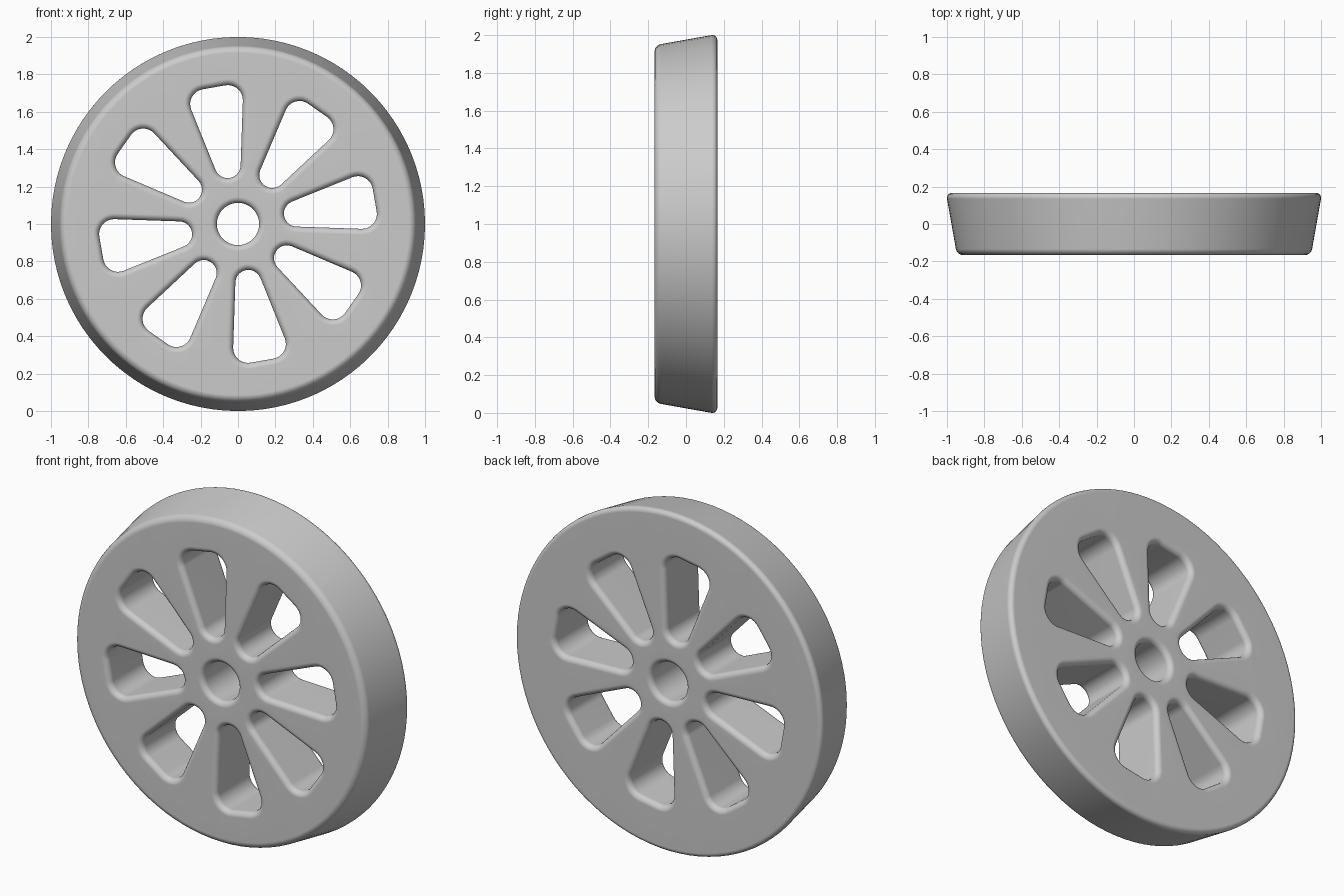
import bpy, bmesh
from math import sin, cos, tan, pi, radians

cube = bpy.data.objects.get("Cube")
if cube:
    bpy.data.objects.remove(cube)

HALF = 0.166          # half thickness
FILLET = 0.032        # rounded edge radius
SLOTS = 8
TILT = radians(10)    # direction of first slot
FLARE = radians(12)   # half angle of slot sides
SLOT_IN, SLOT_OUT, CORNER = 0.25, 0.742, 0.08
SIDE = 0.003          # offset of slot sides from the axis


def arc(cx, cy, r, a0, a1, n):
    return [(cx + r * cos(a0 + (a1 - a0) * i / n), cy + r * sin(a0 + (a1 - a0) * i / n))
            for i in range(n + 1)]


def circle(r, n):
    return arc(0, 0, r, 0, 2 * pi, n)[:-1]


def slot(grow, turn):
    """Flared slot outline: round inner end and two rounded outer corners."""
    c_in = (SLOT_IN + SIDE) / (1 - sin(FLARE))
    c_out = SLOT_OUT - CORNER
    off = SIDE + c_out * tan(FLARE) - CORNER / cos(FLARE)
    side = pi / 2 + FLARE
    pts = arc(c_in, 0, c_in - SLOT_IN + grow, side, 2 * pi - side, 12)
    pts += arc(c_out, -off, CORNER + grow, -side, 0, 8)
    pts += arc(c_out, off, CORNER + grow, 0, side, 8)
    return [(x * cos(turn) - y * sin(turn), x * sin(turn) + y * cos(turn)) for x, y in pts]


# Edge profile through the thickness: (depth, how far the opening widens)
STEPS = 5
front = [(-HALF + FILLET * (1 - cos(t)), FILLET * (1 - sin(t)))
         for t in (pi / 2 * i / STEPS for i in range(STEPS + 1))]
profile = front + [(-y, g) for y, g in reversed(front)]

bm = bmesh.new()
caps = [[], []]


def wall(outline):
    """Stack outlines along the profile and join them into a wall."""
    rings = [[bm.verts.new((x, y, z + 1)) for x, z in outline(y, g)] for y, g in profile]
    n = len(rings[0])
    for a, b in zip(rings, rings[1:]):
        for i in range(n):
            j = (i + 1) % n
            bm.faces.new((a[i], a[j], b[j], b[i]))
    for cap, ring in zip(caps, (rings[0], rings[-1])):
        cap += [bm.edges.get((ring[i], ring[(i + 1) % n])) for i in range(n)]


# Tapered rim, axle hole and slots
wall(lambda y, g: circle(0.976 + 0.177 * y - g, 96))
wall(lambda y, g: circle(0.113 + g, 40))
for k in range(SLOTS):
    wall(lambda y, g: slot(g, TILT + k * 2 * pi / SLOTS))

# Flat front and back faces
for cap in caps:
    bmesh.ops.triangle_fill(bm, edges=cap, use_beauty=True)
bmesh.ops.recalc_face_normals(bm, faces=bm.faces)

mesh = bpy.data.meshes.new("wheel")
bm.to_mesh(mesh)
bm.free()
wheel = bpy.data.objects.new("wheel", mesh)
bpy.context.collection.objects.link(wheel)

# Grey material
grey = bpy.data.materials.new("light grey")
grey.use_nodes = True
colour = (0.6, 0.6, 0.6, 1)
grey.diffuse_color = colour
grey.node_tree.nodes["Principled BSDF"].inputs["Base Color"].default_value = colour
mesh.materials.append(grey)

# Smooth shading with clean flat faces
bpy.ops.object.select_all(action="DESELECT")
wheel.select_set(True)
bpy.context.view_layer.objects.active = wheel
bpy.ops.object.shade_smooth_by_angle(angle=radians(35))
weighted = wheel.modifiers.new("clean_normals", "WEIGHTED_NORMAL")
weighted.keep_sharp = True
